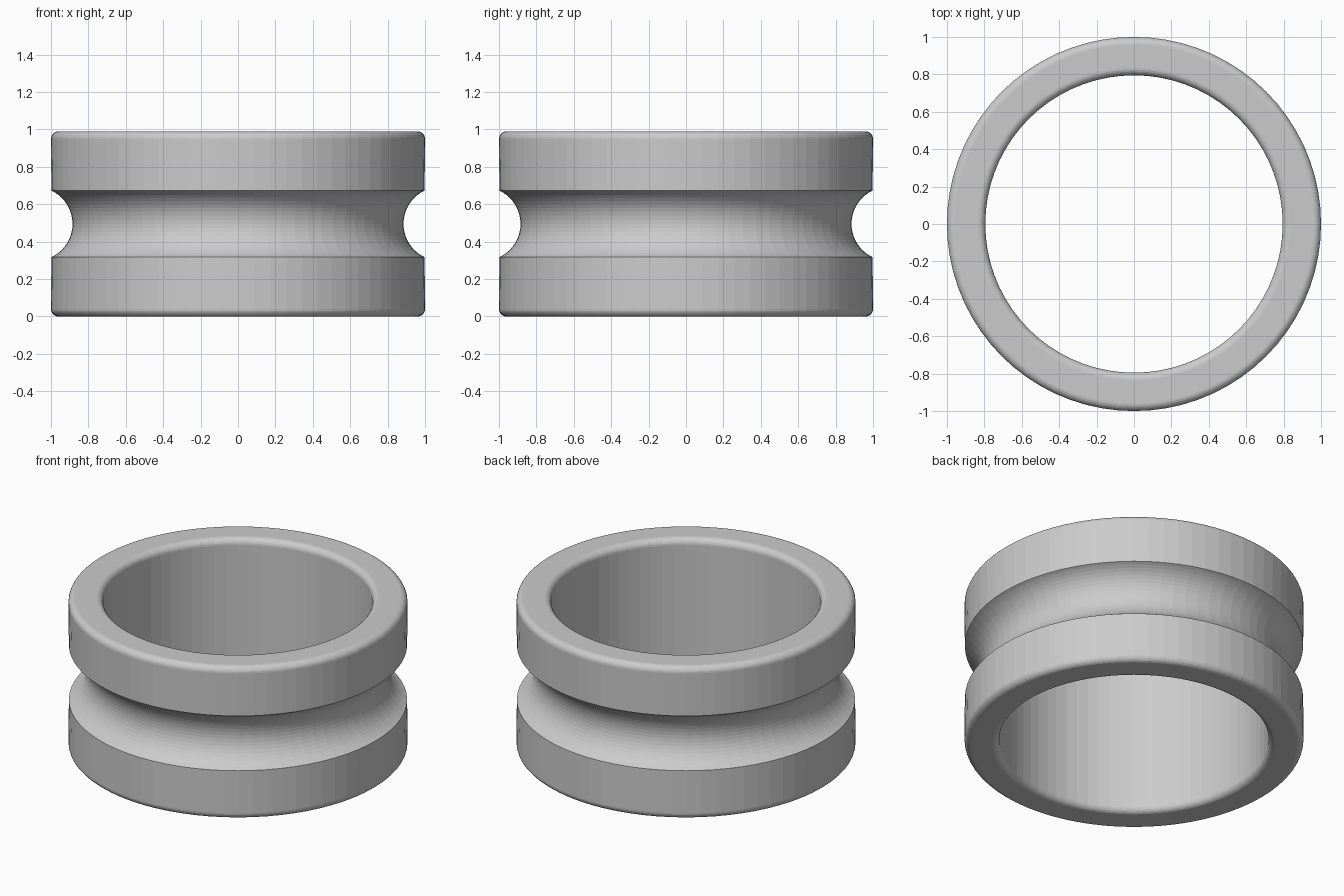
import bpy, bmesh, math

if "Cube" in bpy.data.objects:
    bpy.data.objects.remove(bpy.data.objects["Cube"], do_unlink=True)

HEIGHT, OUTER, INNER = 0.99, 1.0, 0.795
FILLET, SIDES = 0.04, 72
GROOVE_R, GROOVE_X, GROOVE_HALF = 0.197, 1.082, 0.178
MID = HEIGHT / 2


def arc(cx, cz, r, start, end, steps):
    """Points (radius, height) along an arc, angles in degrees."""
    angles = [math.radians(start + (end - start) * i / steps) for i in range(steps + 1)]
    return [(cx + r * math.cos(a), cz + r * math.sin(a)) for a in angles]


# Cross-section: rounded corners and a round groove in the outer wall
lo, hi = FILLET, HEIGHT - FILLET
near, far = INNER + FILLET, OUTER - FILLET
half = math.degrees(math.asin(GROOVE_HALF / GROOVE_R))
profile = arc(near, lo, FILLET, 180, 270, 6)
profile += arc(far, lo, FILLET, 270, 360, 6)
profile += arc(GROOVE_X, MID, GROOVE_R, 180 + half, 180 - half, 20)
profile += arc(far, hi, FILLET, 0, 90, 6)
profile += arc(near, hi, FILLET, 90, 180, 6)

# Sweep the section around the z axis
bm = bmesh.new()
rings = []
for i in range(SIDES):
    a = 2 * math.pi * i / SIDES
    rings.append([bm.verts.new((r * math.cos(a), r * math.sin(a), z)) for r, z in profile])
for i, ring in enumerate(rings):
    after = rings[(i + 1) % SIDES]
    for j in range(len(profile)):
        k = (j + 1) % len(profile)
        bm.faces.new((ring[j], after[j], after[k], ring[k]))
bmesh.ops.recalc_face_normals(bm, faces=bm.faces[:])
mesh = bpy.data.meshes.new("grooved_ring")
bm.to_mesh(mesh)
bm.free()

ring_object = bpy.data.objects.new("grooved_ring", mesh)
bpy.context.collection.objects.link(ring_object)

# Plain grey
grey = bpy.data.materials.new("plain_grey")
grey.use_nodes = True
colour = (0.6, 0.6, 0.6, 1)
grey.diffuse_color = colour
grey.node_tree.nodes["Principled BSDF"].inputs["Base Color"].default_value = colour
mesh.materials.append(grey)
